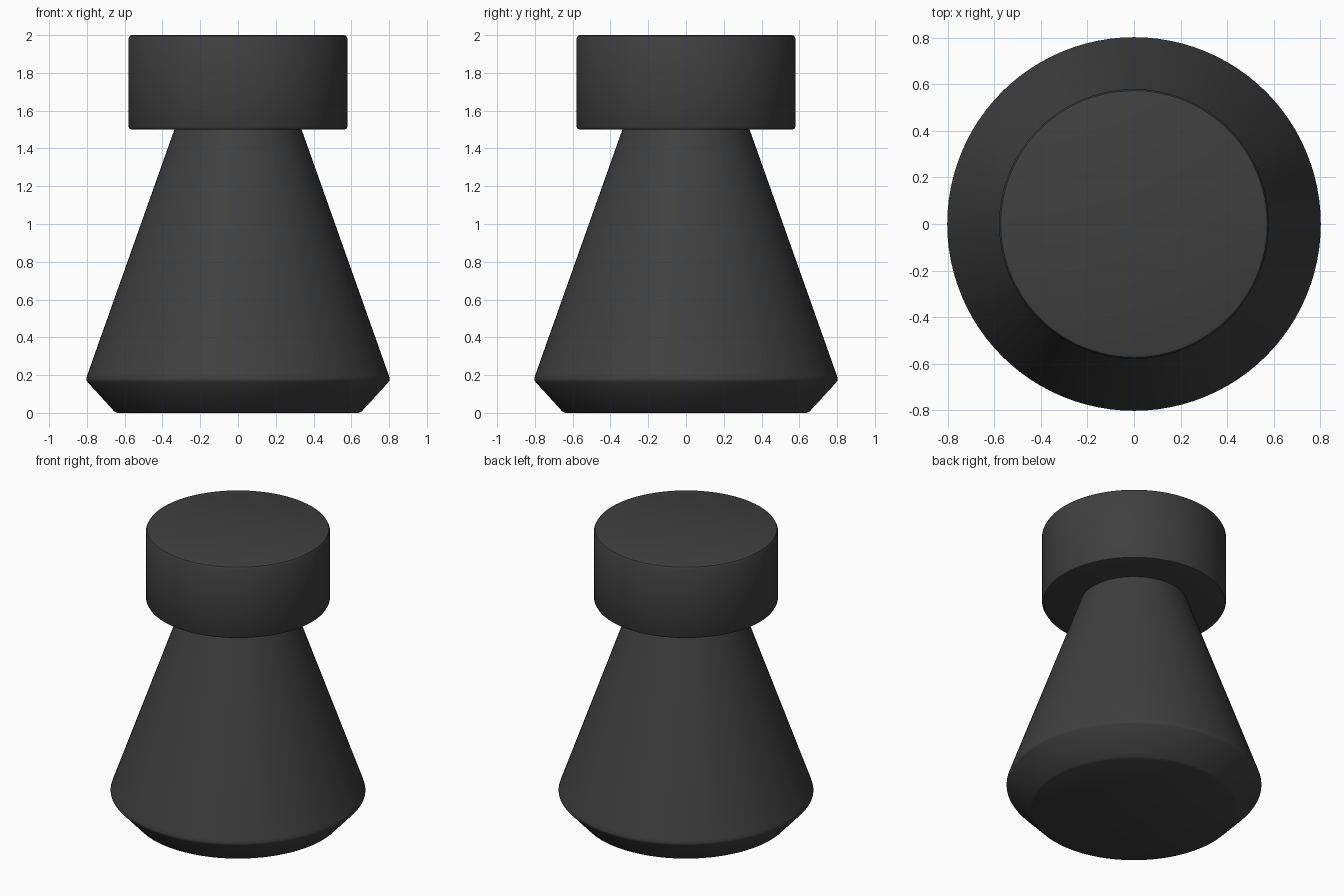
import bpy, math

if "Cube" in bpy.data.objects:
    bpy.data.objects.remove(bpy.data.objects["Cube"])

dark = bpy.data.materials.new("charcoal")
dark.diffuse_color = (0.05, 0.05, 0.05, 1)
dark.use_nodes = True
dark.node_tree.nodes["Principled BSDF"].inputs["Base Color"].default_value = dark.diffuse_color
SIDES = 96


def lathe(name, profile):
    """Spin a closed (radius, height) profile around z; ends are capped."""
    verts, faces = [], []
    for r, z in profile:
        for i in range(SIDES):
            a = 2 * math.pi * i / SIDES
            verts.append((r * math.cos(a), r * math.sin(a), z))
    for k in range(len(profile) - 1):
        for i in range(SIDES):
            j = (i + 1) % SIDES
            faces.append((k * SIDES + i, k * SIDES + j,
                          (k + 1) * SIDES + j, (k + 1) * SIDES + i))
    top = (len(profile) - 1) * SIDES
    faces.append(tuple(reversed(range(SIDES))))
    faces.append(tuple(range(top, top + SIDES)))
    mesh = bpy.data.meshes.new(name)
    mesh.from_pydata(verts, [], faces)
    mesh.materials.append(dark)
    obj = bpy.data.objects.new(name, mesh)
    bpy.context.collection.objects.link(obj)
    bpy.ops.object.select_all(action='DESELECT')
    obj.select_set(True)
    bpy.context.view_layer.objects.active = obj
    bpy.ops.object.shade_smooth_by_angle(angle=math.radians(30))
    return obj


# Conical body with an undercut foot and softened rim
lathe("tapered_body", [(0.64, 0), (0.655, 0.008), (0.797, 0.163), (0.803, 0.174),
                       (0.803, 0.184), (0.798, 0.2), (0.335, 1.505)])

# Flat round cap with small rounded edges
lathe("round_cap", [(0.562, 1.5), (0.573, 1.504), (0.58, 1.517),
                    (0.58, 1.983), (0.573, 1.996), (0.562, 2.0)])
